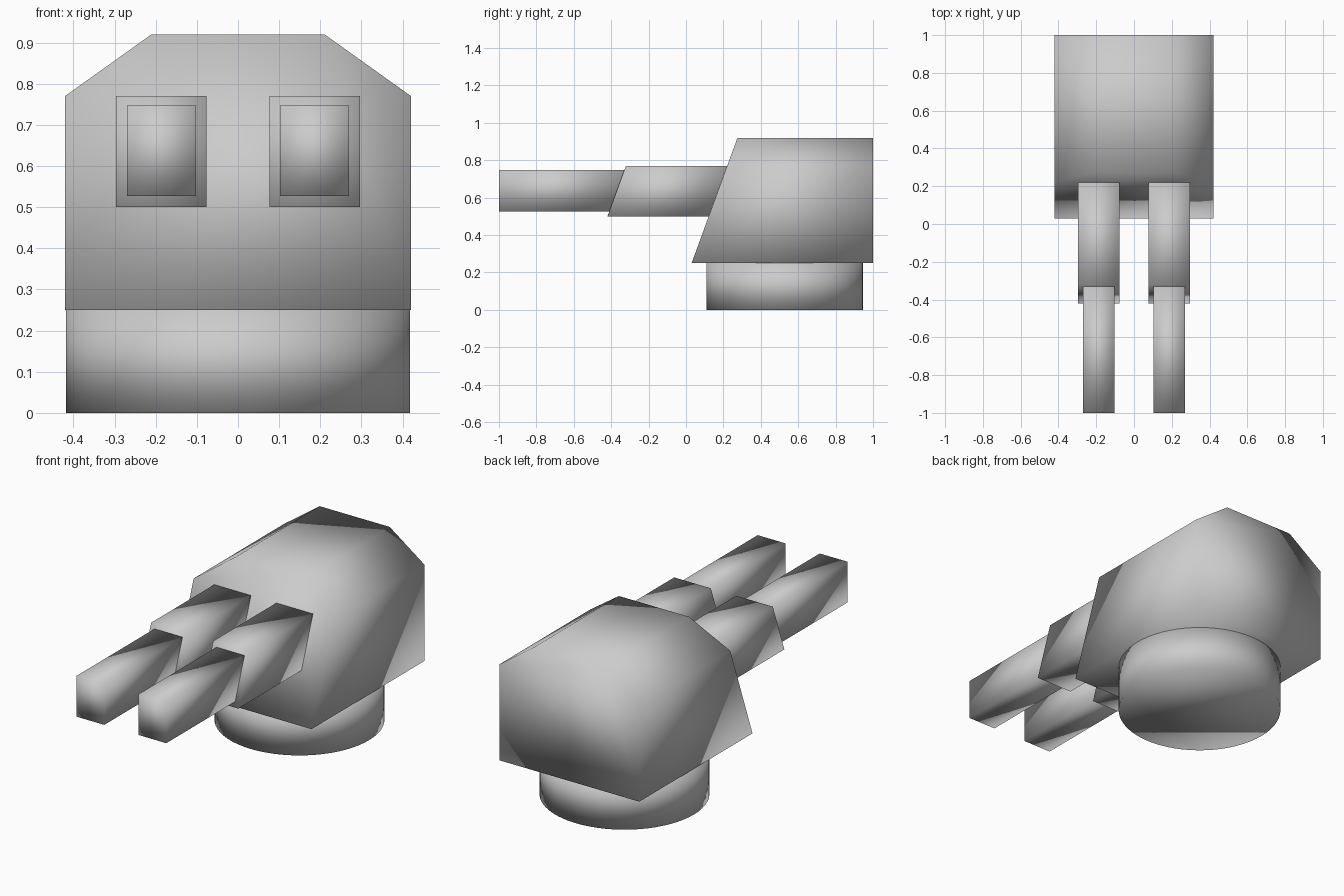
import bpy, bmesh

if "Cube" in bpy.data.objects:
    bpy.data.objects.remove(bpy.data.objects["Cube"])

SLOPE = 0.245 / 0.67  # rake shared by the front plate and the sleeve ends


def raked(y, z0):
    """Return a function giving y on a raked plane that passes through (y, z0)."""
    return lambda z: y + (z - z0) * SLOPE


def finish(bm, name):
    bmesh.ops.recalc_face_normals(bm, faces=bm.faces)
    for f in bm.faces:
        f.smooth = True
    mesh = bpy.data.meshes.new(name)
    bm.to_mesh(mesh)
    bm.free()
    obj = bpy.data.objects.new(name, mesh)
    bpy.context.collection.objects.link(obj)
    return obj


def sweep(name, section, front, back):
    """Extrude an x/z section along y between two end planes."""
    bm = bmesh.new()
    a = [bm.verts.new((x, front(z), z)) for x, z in section]
    b = [bm.verts.new((x, back(z), z)) for x, z in section]
    bm.faces.new(a)
    bm.faces.new(b[::-1])
    n = len(section)
    for i in range(n):
        j = (i + 1) % n
        bm.faces.new((a[i], b[i], b[j], a[j]))
    return finish(bm, name)


def rect(cx, w, z0, z1):
    return [(cx - w / 2, z0), (cx + w / 2, z0), (cx + w / 2, z1), (cx - w / 2, z1)]


# Round base
bm = bmesh.new()
bmesh.ops.create_cone(bm, cap_ends=True, segments=64, radius1=0.418,
                      radius2=0.418, depth=0.25)
bmesh.ops.translate(bm, verts=bm.verts, vec=(0, 0.527, 0.125))
finish(bm, "round_base")

# Turret housing with chamfered roof and raked front
hull = [(-0.42, 0.25), (0.42, 0.25), (0.42, 0.77),
        (0.21, 0.92), (-0.21, 0.92), (-0.42, 0.77)]
sweep("turret_housing", hull, raked(0.03, 0.25), lambda z: 1.0)

# Twin guns: raked sleeve plus square barrel
for side, sx in (("left", -1), ("right", 1)):
    cx = 0.186 * sx
    sweep("barrel_sleeve_" + side, rect(cx, 0.22, 0.50, 0.77),
          raked(-0.42, 0.50), raked(0.121, 0.50))
    sweep("barrel_" + side, rect(cx, 0.168, 0.527, 0.747),
          lambda z: -1.0, raked(-0.42, 0.50))
